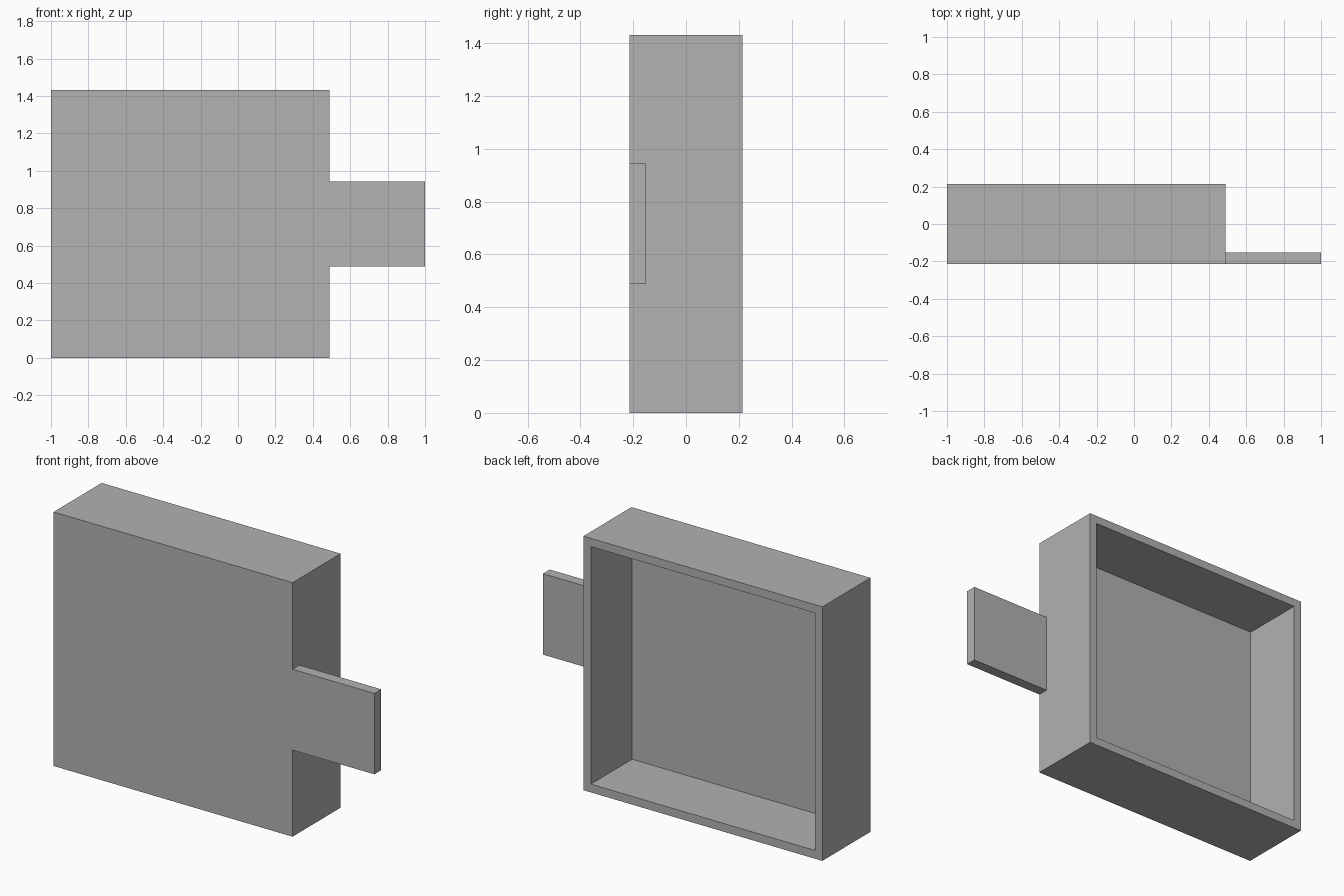
import bpy
import bmesh
from mathutils import Matrix, Vector

old = bpy.data.objects.get("Cube")
if old:
    bpy.data.objects.remove(old, do_unlink=True)

WALL = 0.066
PLATE = 0.061
LEFT, RIGHT, TIP = -1.0, 0.49, 1.0
FRONT, BACK = -0.214, 0.214
HEIGHT = 1.432

grey = bpy.data.materials.new("plain grey")
grey.use_nodes = True
colour = (0.445, 0.445, 0.445, 1)
grey.diffuse_color = colour
grey.node_tree.nodes["Principled BSDF"].inputs["Base Color"].default_value = colour


def box(low, high):
    """Return a bmesh box between two corners."""
    low, high = Vector(low), Vector(high)
    bm = bmesh.new()
    place = Matrix.Translation((low + high) / 2) @ Matrix.Diagonal((high - low).to_4d())
    bmesh.ops.create_cube(bm, size=1, matrix=place)
    bm.normal_update()
    return bm


def finish(bm, name):
    mesh = bpy.data.meshes.new(name)
    bm.to_mesh(mesh)
    bm.free()
    mesh.materials.append(grey)
    obj = bpy.data.objects.new(name, mesh)
    bpy.context.collection.objects.link(obj)


# Open-backed tray: inset the back face and push it in to the front plate
tray = box((LEFT, FRONT, 0), (RIGHT, BACK, HEIGHT))
back = next(f for f in tray.faces if f.normal.y > 0.9)
bmesh.ops.inset_region(tray, faces=[back], thickness=WALL)
floor = bmesh.ops.extrude_discrete_faces(tray, faces=[back])["faces"][0]
bmesh.ops.translate(tray, verts=floor.verts, vec=(0, FRONT + PLATE - BACK, 0))
finish(tray, "tray")

# Side tab, flush with the front plate, without its hidden inner end
tab = box((RIGHT, FRONT, 0.488), (TIP, FRONT + PLATE, 0.944))
inner = [f for f in tab.faces if f.normal.x < -0.9]
bmesh.ops.delete(tab, geom=inner, context="FACES_ONLY")
finish(tab, "side_tab")
